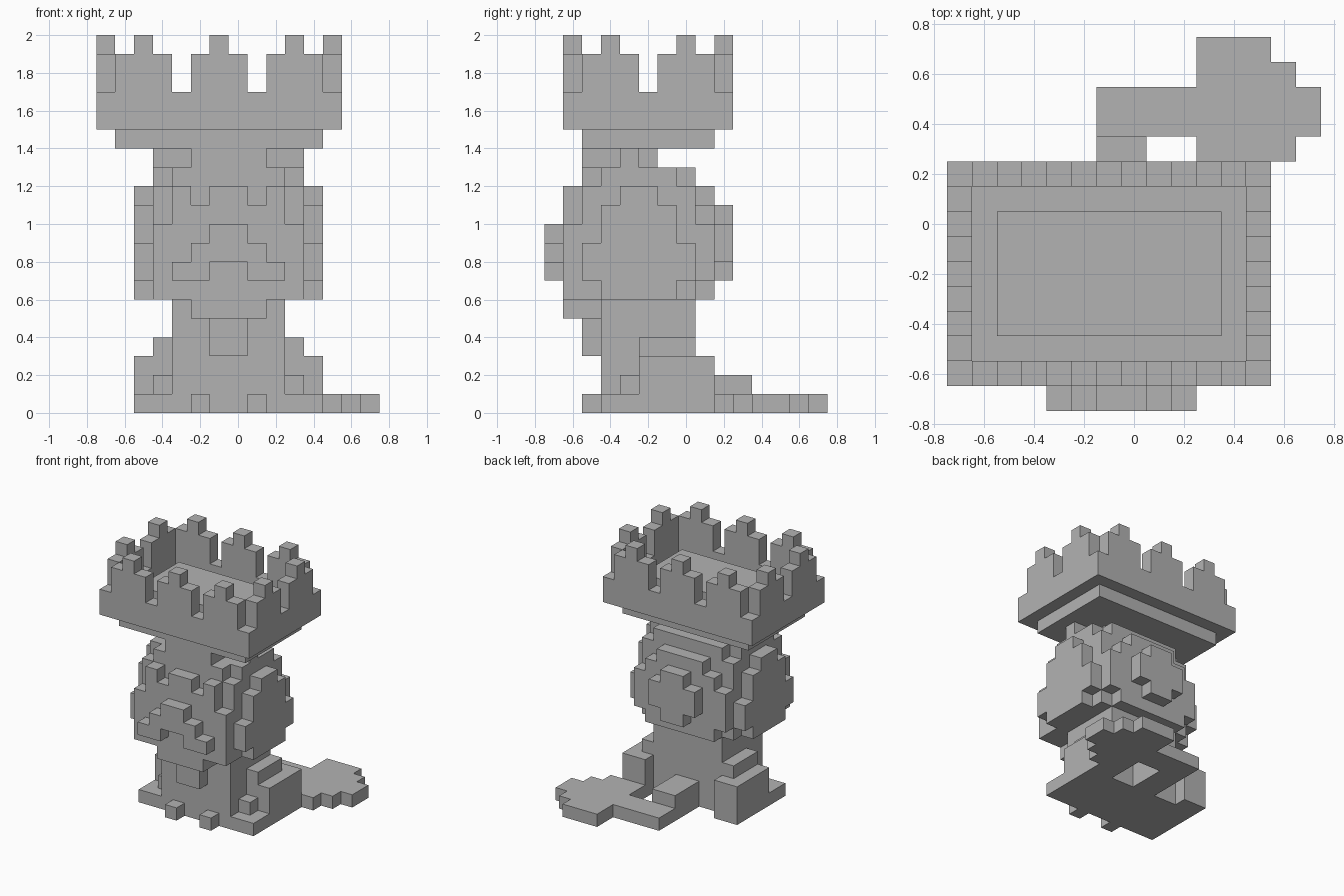
import bpy
import bmesh
from math import radians
from mathutils import Vector

# Remove the default cube
default_cube = bpy.data.objects.get("Cube")
if default_cube:
    bpy.data.objects.remove(default_cube, do_unlink=True)

UNIT = 0.1
ORIGIN = Vector((-0.75, -0.75, 0.0))
MIDDLE = 7  # centre column of the figure

stone_grey = bpy.data.materials.new("stone_grey")
stone_grey.use_nodes = True
colour = (0.448, 0.448, 0.448, 1.0)
stone_grey.diffuse_color = colour
stone_grey.node_tree.nodes["Principled BSDF"].inputs["Base Color"].default_value = colour


def block(x, y, z):
    """Set of grid cells inside three (start, end) ranges."""
    return {(i, j, k) for i in range(*x) for j in range(*y) for k in range(*z)}


def centred(half, y, z):
    return block((MIDDLE - half, MIDDLE + half), y, z)


def mirrored(cells):
    return cells | {(MIDDLE * 2 - 1 - i, j, k) for i, j, k in cells}


def build(name, cells):
    """Make one object from the outer faces of a set of cells."""
    bm = bmesh.new()
    corners = {}

    def vertex(point):
        if point not in corners:
            corners[point] = bm.verts.new(ORIGIN + Vector(point) * UNIT)
        return corners[point]

    for cell in sorted(cells):
        for axis in range(3):
            for side in (0, 1):
                neighbour = list(cell)
                neighbour[axis] += side * 2 - 1
                if tuple(neighbour) in cells:
                    continue
                u, v = (axis + 1) % 3, (axis + 2) % 3
                quad = []
                for du, dv in ((0, 0), (1, 0), (1, 1), (0, 1)):
                    p = list(cell)
                    p[axis] += side
                    p[u] += du
                    p[v] += dv
                    quad.append(vertex(tuple(p)))
                bm.faces.new(quad if side else quad[::-1])
    bmesh.ops.dissolve_limit(bm, angle_limit=radians(1), verts=bm.verts[:], edges=bm.edges[:])
    mesh = bpy.data.meshes.new(name)
    bm.to_mesh(mesh)
    bm.free()
    mesh.materials.append(stone_grey)
    obj = bpy.data.objects.new(name, mesh)
    bpy.context.collection.objects.link(obj)


# Torso and toes
build("torso", centred(3, (3, 8), (0, 6)))
build("toes", mirrored(block((8, 9), (2, 3), (0, 1))))

# Folded legs
leg = block((10, 12), (3, 9), (0, 1))
leg |= block((10, 11), (4, 9), (1, 2))
leg |= block((10, 12), (5, 9), (1, 3))
leg |= block((10, 11), (5, 8), (3, 4))
build("legs", mirrored(leg))

# Tail with a rounded tip
tail = block((6, 8), (8, 11), (0, 2))
tail |= block((6, 15), (11, 13), (0, 1))
tail |= block((10, 14), (10, 14), (0, 1))
tail |= block((10, 13), (9, 15), (0, 1))
build("tail", tail)

# Head core and its stepped top
head = centred(4, (2, 8), (6, 12))
head |= centred(3, (2, 8), (12, 13))
head |= centred(4, (3, 7), (12, 13))
head |= centred(2, (2, 6), (13, 14))
head |= centred(4, (4, 5), (13, 14))
build("head", head)

# Round side plates
side_tiers = ((2, 6, 7), (3, 7, 9), (2, 9, 11), (1, 11, 12))
plate = set()
for half, low, high in side_tiers:
    plate |= block((11, 12), (5 - half, 5 + half), (low, high))
build("cheek_plates", mirrored(plate))

# Round back of the head in two layers
back = set()
for half, low, high in ((3, 6, 7), (4, 7, 10), (3, 10, 11), (2, 11, 12)):
    back |= centred(half, (8, 9), (low, high))
back |= centred(1, (9, 10), (7, 11)) | centred(2, (9, 10), (8, 10))
build("head_back", back)

# Face with raised brows
face = centred(4, (1, 2), (6, 10)) | centred(3, (1, 2), (10, 11))
face |= centred(1, (1, 2), (11, 12))
face |= mirrored(block((9, 10), (1, 2), (11, 12)))
build("face", face)

# Nose and moustache
muzzle = centred(1, (0, 1), (9, 10)) | centred(2, (0, 1), (8, 9))
muzzle |= mirrored(block((8, 10), (0, 1), (7, 8)))
build("muzzle", muzzle)

# Beard
build("beard", centred(2, (1, 3), (5, 6)) | centred(1, (2, 3), (3, 5)))

# Crown: underside slab, floor and raised deck
WIDE, DEEP, FRONT = 13, 10, 1
build("crown_slab", block((1, WIDE - 1), (FRONT + 1, DEEP - 1), (14, 15)))
crown = block((0, WIDE), (FRONT, DEEP), (15, 16))
crown |= block((2, WIDE - 2), (FRONT + 2, DEEP - 2), (16, 17))

# Battlements: low corners and gaps, three-cell merlons with a central peak
step_heights = (17, 19, 20, 19)
for i in range(WIDE):
    for j in (FRONT, DEEP - 1):
        crown |= block((i, i + 1), (j, j + 1), (15, step_heights[i % 4]))
for j in range(FRONT, DEEP):
    for i in (0, WIDE - 1):
        crown |= block((i, i + 1), (j, j + 1), (15, step_heights[(j - FRONT) % 4]))
build("crown", crown)
